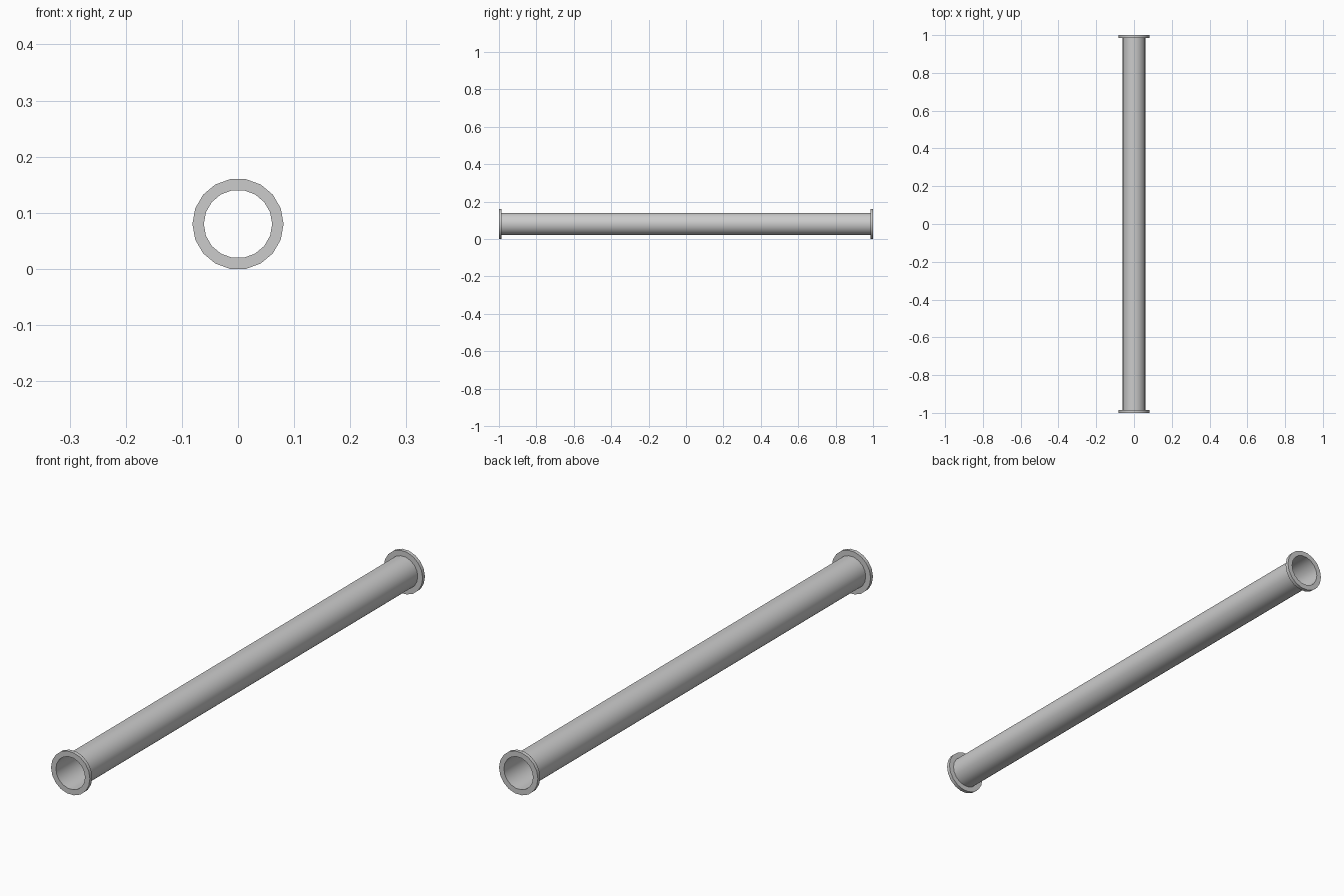
import bpy
import bmesh
import math
from mathutils import Vector

SIDES = 18
OUTER, BORE = 0.0812, 0.0609
THICK = 0.014
AXIS_Z = OUTER * math.cos(math.pi / SIDES)   # lowest flat rests on the ground

cube = bpy.data.objects.get("Cube")
if cube:
    bpy.data.objects.remove(cube, do_unlink=True)

grey = bpy.data.materials.new("light grey metal")
grey.use_nodes = True
colour = (0.6, 0.6, 0.6, 1)
grey.diffuse_color = colour
grey.node_tree.nodes["Principled BSDF"].inputs["Base Color"].default_value = colour


def lathe(name, profile, closed):
    """Spin a (radius, y) profile around the pipe axis."""
    bm = bmesh.new()
    verts = [bm.verts.new((r, y, 0)) for r, y in profile]
    edges = [bm.edges.new(pair) for pair in zip(verts, verts[1:])]
    if closed:
        edges.append(bm.edges.new((verts[-1], verts[0])))
    bmesh.ops.spin(bm, geom=verts + edges, cent=(0, 0, 0), axis=(0, 1, 0),
                   angle=math.tau, steps=SIDES, use_duplicate=False)
    bmesh.ops.remove_doubles(bm, verts=bm.verts, dist=0.0001)
    bmesh.ops.recalc_face_normals(bm, faces=bm.faces)
    # An open tube must face away from its axis
    if not closed:
        face = next(iter(bm.faces))
        centre = face.calc_center_median()
        if face.normal.dot(Vector((centre.x, 0, centre.z))) < 0:
            bmesh.ops.reverse_faces(bm, faces=bm.faces)
    mesh = bpy.data.meshes.new(name)
    bm.to_mesh(mesh)
    bm.free()
    mesh.materials.append(grey)
    obj = bpy.data.objects.new(name, mesh)
    obj.location.z = AXIS_Z
    bpy.context.collection.objects.link(obj)
    bpy.ops.object.select_all(action='DESELECT')
    obj.select_set(True)
    bpy.context.view_layer.objects.active = obj
    bpy.ops.object.shade_smooth_by_angle(angle=math.radians(30))
    return obj


# Thin pipe wall between the flanges
end = 1 - THICK
lathe("pipe", [(BORE, -end), (BORE, end)], closed=False)

# Flat ring flange at each end
for name, side in (("front_flange", -1), ("back_flange", 1)):
    lathe(name, [(BORE, side * end), (OUTER, side * end),
                 (OUTER, side), (BORE, side)], closed=True)
